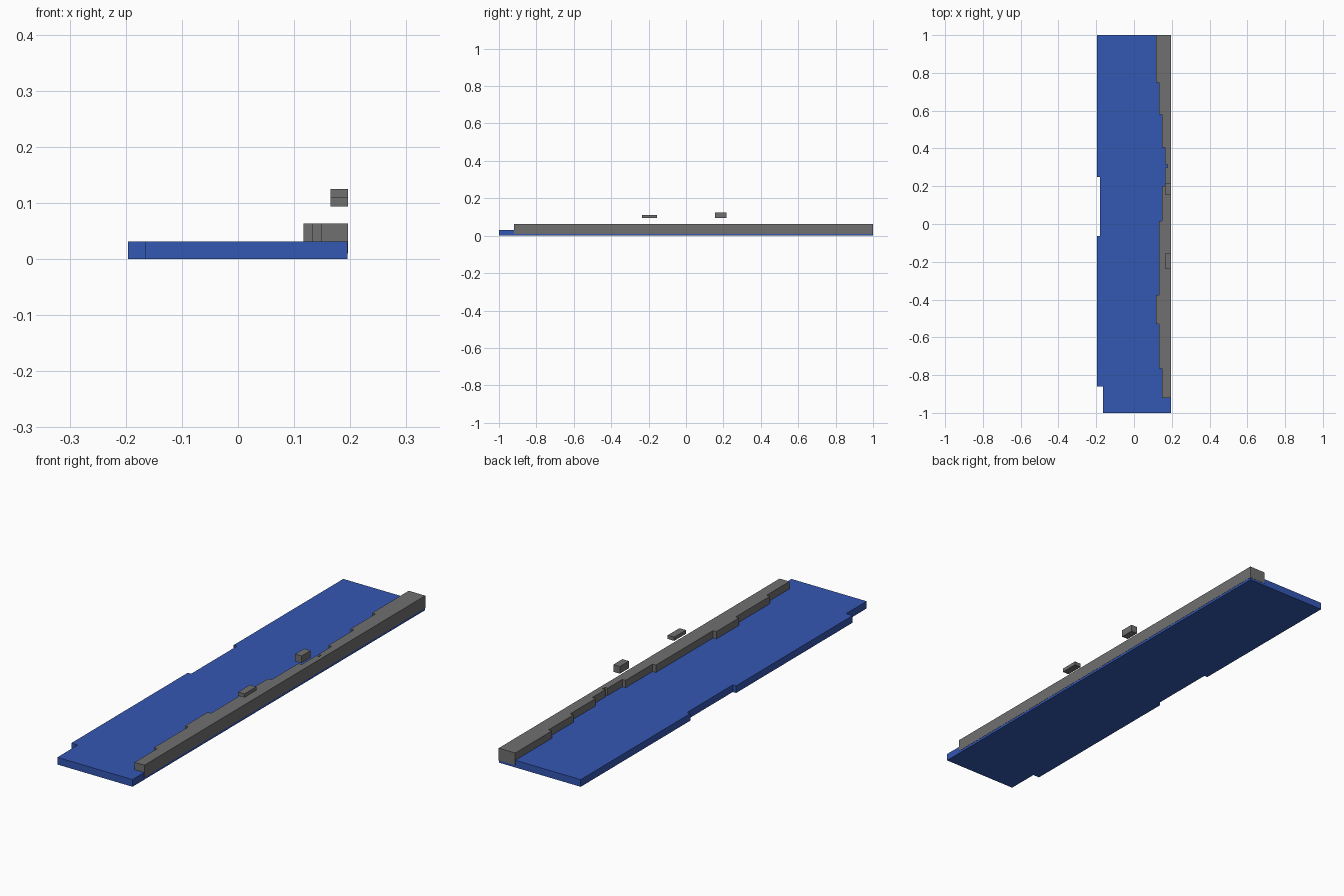
import bpy
import bmesh

cube = bpy.data.objects.get("Cube")
if cube:
    bpy.data.objects.remove(cube, do_unlink=True)


def make_material(name, colour):
    mat = bpy.data.materials.new(name)
    mat.use_nodes = True
    mat.diffuse_color = colour
    mat.node_tree.nodes["Principled BSDF"].inputs["Base Color"].default_value = colour
    return mat


def extruded(name, outline, bottom, top, mat):
    """Extrude a flat outline between two heights."""
    bm = bmesh.new()
    face = bm.faces.new([bm.verts.new((x, y, bottom)) for x, y in outline])
    made = bmesh.ops.extrude_face_region(bm, geom=[face])["geom"]
    verts = [v for v in made if isinstance(v, bmesh.types.BMVert)]
    bmesh.ops.translate(bm, verts=verts, vec=(0, 0, top - bottom))
    bmesh.ops.recalc_face_normals(bm, faces=bm.faces)
    mesh = bpy.data.meshes.new(name)
    bm.to_mesh(mesh)
    bm.free()
    mesh.materials.append(mat)
    obj = bpy.data.objects.new(name, mesh)
    bpy.context.collection.objects.link(obj)
    return obj


def stepped(straight_x, start_y, steps):
    """Outline with one straight side and one side stepping from back to front."""
    points, y = [(straight_x, start_y)], start_y
    for x, end_y in steps:
        points += [(x, y), (x, end_y)]
        y = end_y
    return points + [(straight_x, y)]


blue = make_material("water blue", (0.034, 0.095, 0.45, 1))
grey = make_material("stone grey", (0.16, 0.16, 0.16, 1))

# Water slab with a shallow recess and a cut corner on its right side
slab_steps = [(-0.196, 0.25), (-0.18, -0.063), (-0.196, -0.86), (-0.165, -1)]
extruded("water_slab", stepped(0.195, 1, slab_steps), 0, 0.031, blue)

# Stone bank whose inner edge steps in and out, just proud of the slab
bank_steps = [(0.117, 0.75), (0.133, 0.58), (0.149, 0.405), (0.165, 0.316),
              (0.178, 0.3), (0.165, 0.2), (0.149, 0.016), (0.133, -0.375),
              (0.117, -0.53), (0.133, -0.765), (0.149, -0.92)]
extruded("stone_bank", stepped(0.196, 1.001, bank_steps), 0.01, 0.063, grey)

# Two loose blocks floating over the bank
for name, back, front, top in (("tall_block", 0.217, 0.155, 0.125),
                               ("flat_block", -0.155, -0.235, 0.11)):
    extruded(name, stepped(0.196, back, [(0.165, front)]), 0.094, top, grey)
